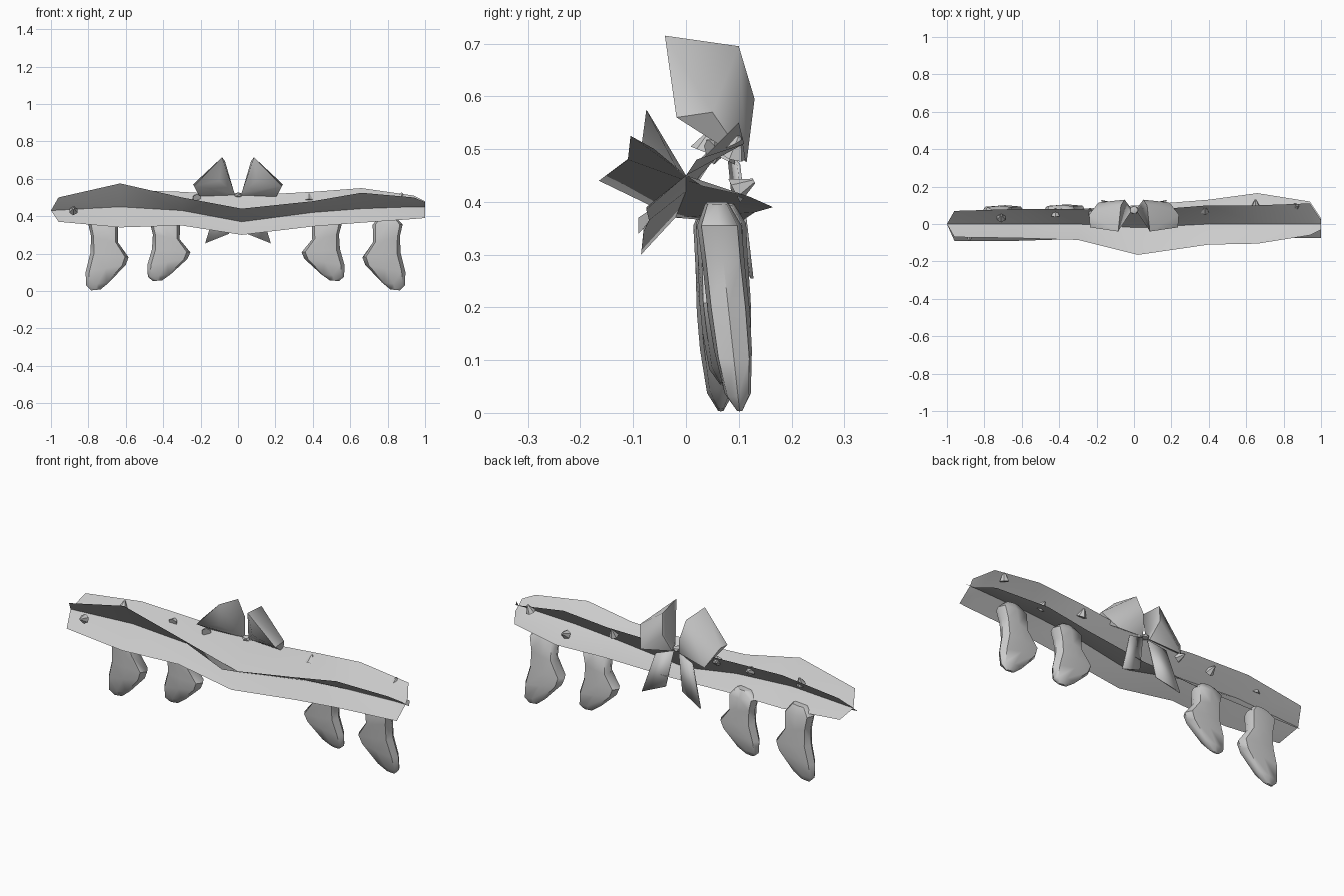
import bpy
import bmesh
import math
from mathutils import Vector

default_cube = bpy.data.objects.get("Cube")
if default_cube:
    bpy.data.objects.remove(default_cube, do_unlink=True)

# One plain grey for every part
grey = bpy.data.materials.new("plain grey")
grey.use_nodes = True
grey.diffuse_color = (0.6, 0.6, 0.6, 1)
grey.node_tree.nodes["Principled BSDF"].inputs["Base Color"].default_value = (0.6, 0.6, 0.6, 1)


def finish(name, bm, smooth_angle):
    """Turn a bmesh into a named, coloured, shaded object."""
    bmesh.ops.recalc_face_normals(bm, faces=bm.faces[:])
    mesh = bpy.data.meshes.new(name)
    bm.to_mesh(mesh)
    bm.free()
    mesh.materials.append(grey)
    obj = bpy.data.objects.new(name, mesh)
    bpy.context.collection.objects.link(obj)
    bpy.ops.object.select_all(action="DESELECT")
    obj.select_set(True)
    bpy.context.view_layer.objects.active = obj
    bpy.ops.object.shade_smooth_by_angle(angle=math.radians(smooth_angle))
    return obj


def loft(bm, rings, closed=True):
    """Bridge successive rows of points with quads; cap the ends if closed."""
    rows = [[bm.verts.new(point) for point in ring] for ring in rings]
    count = len(rows[0])
    for first, second in zip(rows, rows[1:]):
        for i in range(count if closed else count - 1):
            j = (i + 1) % count
            bm.faces.new((first[i], first[j], second[j], second[i]))
    if closed:
        bm.faces.new(rows[0][::-1])
        bm.faces.new(rows[-1])


# Garland: two long leafy sheets crossing along a sagging spine (y, z per station)
stations = (-.96, -.63, -.3, .02, .4, .66, .94, 1)
spine_stations = (-1, -.63, -.3, .02, .4, .66, .94, 1)
spine = ((0, .43), (0, .45), (0, .43), (-.02, .37), (0, .42), (0, .44), (0, .45), (0, .45))
upper_front = ((-.07, .5), (-.075, .575), (-.085, .5), (-.165, .44),
               (-.11, .48), (-.105, .525), (-.06, .5), (-.03, .475))
lower_front = ((-.09, .37), (-.09, .34), (-.08, .35), (-.085, .3),
               (-.08, .345), (-.07, .365), (-.075, .385), (-.075, .39))
upper_back = ((.07, .5), (.08, .54), (.08, .53), (.07, .51),
              (.1, .53), (.1, .55), (.11, .51), (.02, .48))
lower_back = ((.06, .38), (.08, .36), (.08, .36), (.1, .36),
              (.13, .38), (.165, .39), (.12, .41), (.03, .43))


def garland_sheet(name, top, bottom):
    bm = bmesh.new()
    rows = []
    for x, middle_x, a, b, c in zip(stations, spine_stations, top, spine, bottom):
        rows.append([(x, *a), (middle_x, *b), (x, *c)])
    loft(bm, rows, closed=False)
    finish(name, bm, 30)


garland_sheet("garland_sheet_rising_forward", upper_front, lower_back)
garland_sheet("garland_sheet_rising_backward", upper_back, lower_front)

# Stocking rings: toe-side x and z, heel-side x and z, half depth
stocking_rings = (
    (-.06, .395, .02, .4, .022),
    (-.1, .355, .06, .355, .042),
    (-.085, .29, .058, .26, .04),
    (-.09, .2, .115, .18, .04),
    (-.115, .1, .1, .14, .036),
    (-.112, .03, .01, .045, .025),
    (-.085, .003, -.035, .008, .006),
)


def rounded(value):
    """Swell a sine or cosine so the section is a soft box."""
    return math.copysign(abs(value) ** 0.6, value)


def stocking(name, x, side, height, top_y, bottom_y):
    bm = bmesh.new()
    rings = []
    for toe_x, toe_z, heel_x, heel_z, depth in stocking_rings:
        toe, heel = Vector((toe_x, 0, toe_z)), Vector((heel_x, 0, heel_z))
        ring = []
        for i in range(8):
            angle = math.tau * i / 8
            point = toe.lerp(heel, 0.5 + 0.5 * rounded(math.cos(angle)))
            slide = point.z / 0.385
            y = bottom_y + (top_y - bottom_y) * slide + depth * rounded(math.sin(angle))
            z = 0.385 + (point.z - 0.385) * height
            ring.append((x + side * point.x, y, z))
        rings.append(ring)
    loft(bm, rings)
    finish(name, bm, 50)


stocking("outer_stocking_right", -0.7, 1, 1, 0.055, 0.066)
stocking("inner_stocking_right", -0.37, 1, 0.87, 0.06, 0.07)
stocking("inner_stocking_left", 0.455, -1, 0.87, 0.07, 0.095)
stocking("outer_stocking_left", 0.78, -1, 1, 0.06, 0.102)

# Bow loops: puffed shells fanning out from the knot
loop_points = (
    (.085, -.04, .715), (.07, .1, .695), (.235, -.018, .56), (.19, .115, .475),
    (.05, .13, .595), (.24, .05, .57), (.1, -.02, .59),
    (.02, .06, .525), (.02, .09, .5),
)
tail_corners = ((.015, .08, .5), (.11, .1, .47), (.175, .125, .255), (.05, .1, .305))
for side, label in ((1, "left"), (-1, "right")):
    bm = bmesh.new()
    for x, y, z in loop_points:
        bm.verts.new((side * x, y, z))
    bmesh.ops.convex_hull(bm, input=bm.verts[:])
    finish("bow_loop_" + label, bm, 65)

    # Flat ribbon tail hanging behind the garland
    bm = bmesh.new()
    bm.faces.new([bm.verts.new((side * x, y, z)) for x, y, z in tail_corners])
    tail = finish("bow_tail_" + label, bm, 30)
    thickness = tail.modifiers.new("ribbon thickness", "SOLIDIFY")
    thickness.thickness = 0.006
    thickness.offset = 0

# Slim bow knot joining the loops
bm = bmesh.new()
bmesh.ops.create_icosphere(bm, subdivisions=1, radius=0.025)
for vert in bm.verts:
    vert.co.z *= 0.6
    vert.co += Vector((0, 0.075, 0.513))
finish("bow_knot", bm, 40)

# Small pointed bulbs: position and pointing direction
bulbs = (
    ((-.88, -.07, .435), (0, -1, .3)),
    ((-.71, .04, .515), (0, .4, 1)),
    ((-.42, .065, .5), (0, 1, .3)),
    ((-.23, .065, .5), (-.5, 1, .3)),
    ((.38, .08, .5), (0, .5, 1)),
    ((.65, .11, .43), (0, 1, .5)),
    ((.87, .095, .505), (.3, .3, 1)),
)
for number, (place, direction) in enumerate(bulbs, 1):
    bm = bmesh.new()
    bmesh.ops.create_cone(bm, cap_ends=True, segments=6, radius1=0.025,
                          radius2=0.005, depth=0.042)
    turn = Vector(direction).to_track_quat("Z", "Y")
    for vert in bm.verts:
        vert.co = turn @ vert.co + Vector(place)
    finish("bulb_" + str(number), bm, 40)
